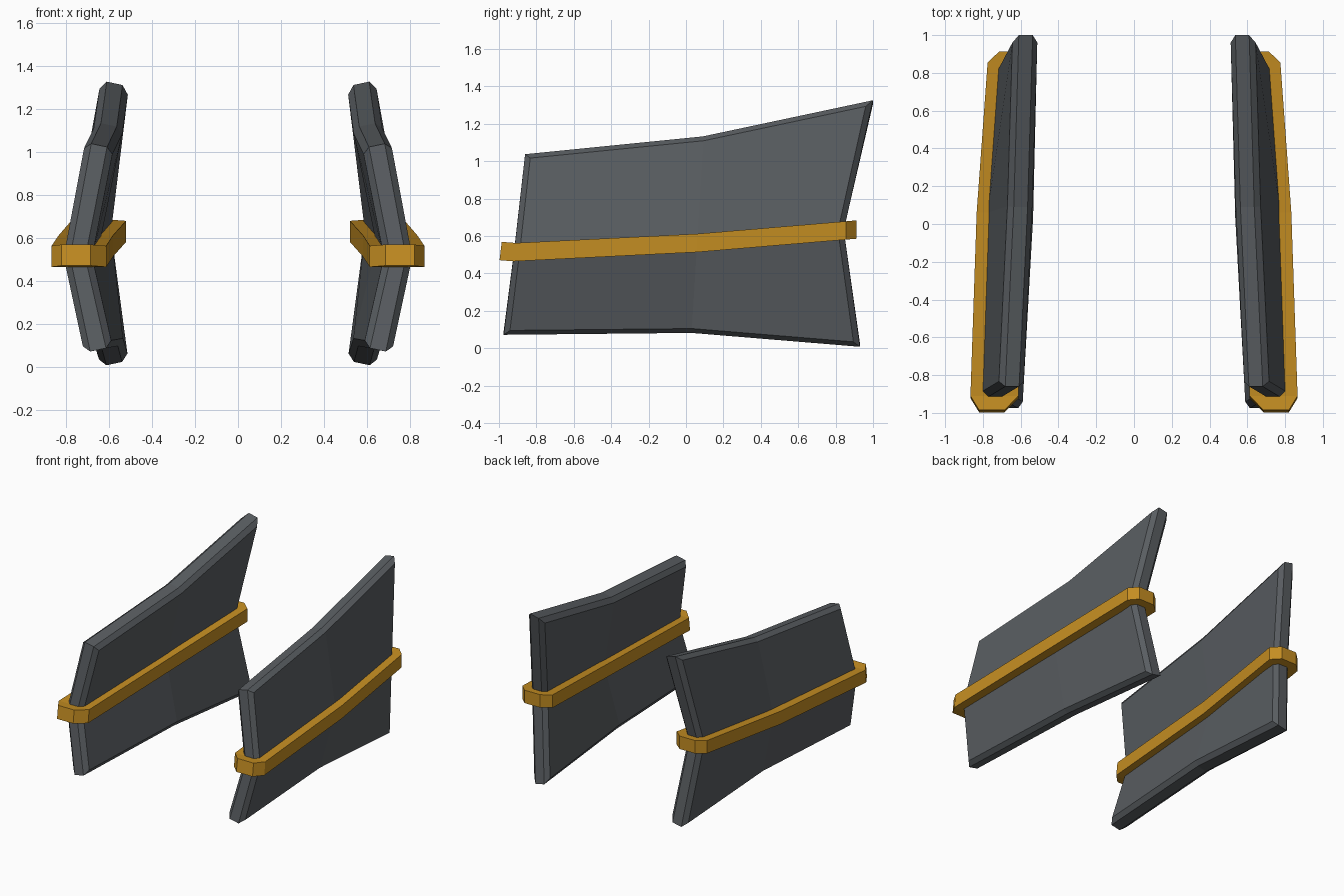
import bpy
import bmesh

cube = bpy.data.objects.get("Cube")
if cube:
    bpy.data.objects.remove(cube)


def material(name, rgb):
    mat = bpy.data.materials.new(name)
    mat.use_nodes = True
    mat.diffuse_color = (*rgb, 1)
    bsdf = next(n for n in mat.node_tree.nodes if n.type == 'BSDF_PRINCIPLED')
    bsdf.inputs["Base Color"].default_value = (*rgb, 1)
    return mat


GREY = material("slate grey", (0.1, 0.11, 0.12))
GOLD = material("gold", (0.56, 0.27, 0.016))


def finish(name, bm, mat):
    bmesh.ops.recalc_face_normals(bm, faces=bm.faces)
    mesh = bpy.data.meshes.new(name)
    bm.to_mesh(mesh)
    bm.free()
    mesh.materials.append(mat)
    obj = bpy.data.objects.new(name, mesh)
    bpy.context.collection.objects.link(obj)


# Panel centre points (x, y, z): rows bottom, middle, top; each front to back
ROWS = [
    [(0.65, -0.975, 0.08), (0.595, 0.03, 0.09), (0.575, 0.93, 0.016)],
    [(0.745, -0.92, 0.51), (0.71, 0.06, 0.565), (0.655, 0.843, 0.63)],
    [(0.645, -0.86, 1.03), (0.60, 0.09, 1.125), (0.573, 1.0, 1.318)],
]
HALF = 0.066   # half thickness of a panel
TILT = 0.014   # rims lean with the panel


def panel(name, side):
    bm = bmesh.new()
    skins = []
    for s in (-1, 1):
        skins.append([[bm.verts.new((side * (x + s * HALF), y, z + s * TILT * (r - 1)))
                       for x, y, z in row] for r, row in enumerate(ROWS)])
    for g in skins:
        for r in range(2):
            for c in range(2):
                bm.faces.new((g[r][c], g[r][c + 1], g[r + 1][c + 1], g[r + 1][c]))
    # Rim joining the two skins
    ring = [(0, 0), (0, 1), (0, 2), (1, 2), (2, 2), (2, 1), (2, 0), (1, 0)]
    rim_edges = []
    for (r0, c0), (r1, c1) in zip(ring, ring[1:] + ring[:1]):
        a, b = skins
        bm.faces.new((a[r0][c0], a[r1][c1], b[r1][c1], b[r0][c0]))
        for g in skins:
            rim_edges.append(bm.edges.get((g[r0][c0], g[r1][c1])))
    bmesh.ops.recalc_face_normals(bm, faces=bm.faces)
    bmesh.ops.bevel(bm, geom=rim_edges, offset=0.03, segments=1,
                    profile=0.5, affect='EDGES')
    finish(name, bm, GREY)


# Strap stations front to back: y, inner x, outer x, centre z, bottom y shift
STRAP = [
    (-0.985, 0.685, 0.82, 0.52, -0.012),
    (-0.91, 0.612, 0.866, 0.514, -0.012),
    (0.06, 0.58, 0.833, 0.563, 0),
    (0.855, 0.52, 0.775, 0.63, 0),
    (0.912, 0.585, 0.715, 0.635, 0),
]


def strap(name, side):
    bm = bmesh.new()
    loops = []
    for y, x0, x1, z, shift in STRAP:
        loops.append([bm.verts.new(p) for p in (
            (side * x0, y + shift, z - 0.049), (side * x1, y + shift, z - 0.049),
            (side * x1, y, z + 0.049), (side * x0, y, z + 0.049))])
    for a, b in zip(loops, loops[1:]):
        for i in range(4):
            j = (i + 1) % 4
            bm.faces.new((a[i], a[j], b[j], b[i]))
    bm.faces.new(loops[0])
    bm.faces.new(loops[-1])
    finish(name, bm, GOLD)


for label, side in (("left", 1), ("right", -1)):
    panel(label + "_panel", side)
    strap(label + "_strap", side)
